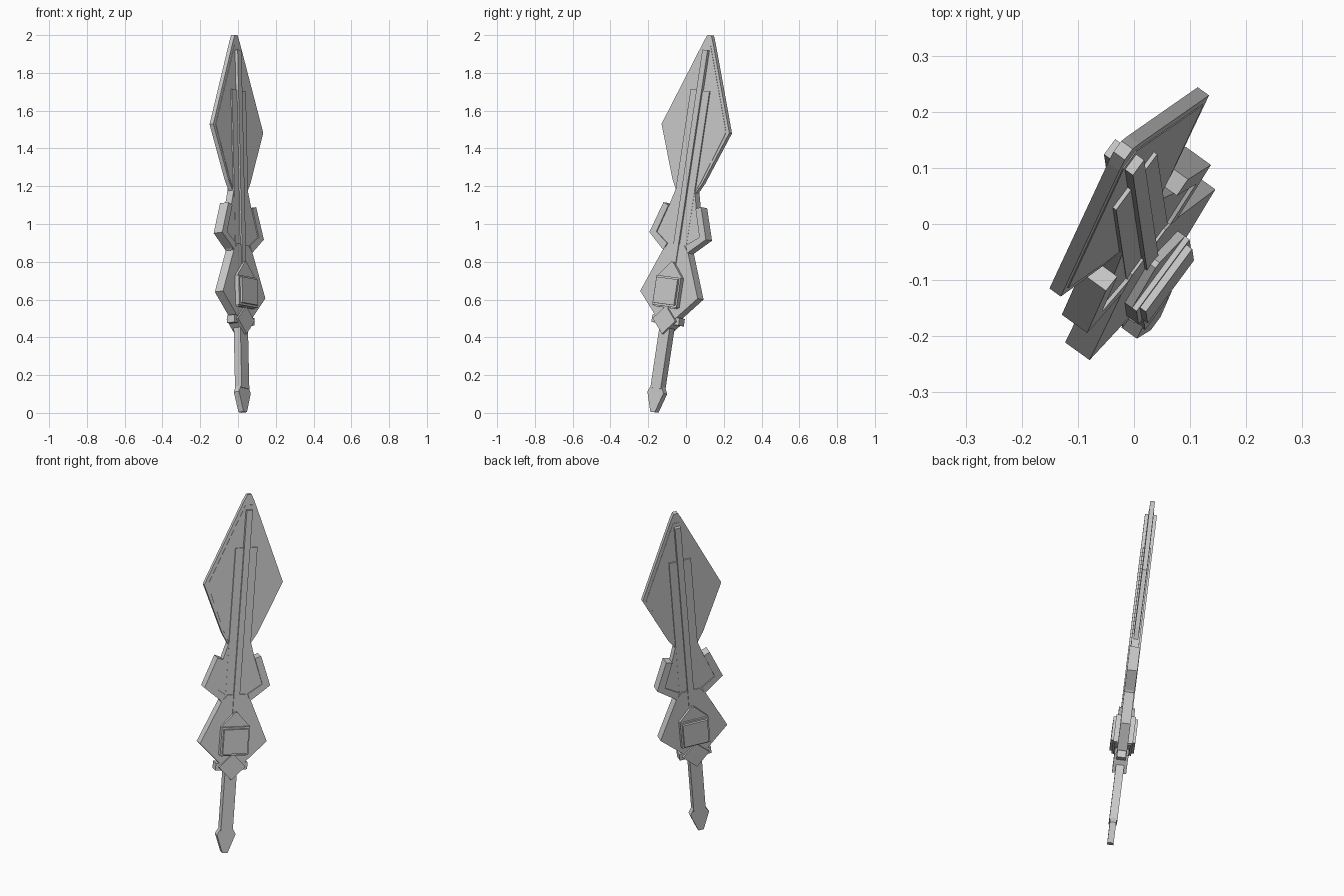
import bpy
from mathutils import Vector, Matrix

if "Cube" in bpy.data.objects:
    bpy.data.objects.remove(bpy.data.objects["Cube"])

# Weapon frame: u = width, w = length, n = thickness; the whole sword leans slightly
W = Vector((-0.022, 0.148, 0.989)).normalized()
U = Vector((0.59, 0.80, -0.11))
U = (U - W * U.dot(W)).normalized()
N = U.cross(W)
O = Vector((0.025, -0.168, 0.0))
FRAME = Matrix((U, W, N)).transposed().to_4x4()
FRAME.translation = O


def plate(name, outline, half):
    """Flat plate from a closed outline (width, length), thickened both ways."""
    k = len(outline)
    verts = [(a, b, s * half) for s in (-1, 1) for a, b in outline]
    faces = [tuple(reversed(range(k))), tuple(range(k, 2 * k))]
    faces += [(i, (i + 1) % k, (i + 1) % k + k, i + k) for i in range(k)]
    area = sum(outline[i][0] * outline[(i + 1) % k][1]
               - outline[(i + 1) % k][0] * outline[i][1] for i in range(k))
    if area < 0:
        faces = [tuple(reversed(f)) for f in faces]
    mesh = bpy.data.meshes.new(name)
    mesh.from_pydata(verts, [], faces)
    obj = bpy.data.objects.new(name, mesh)
    obj.matrix_world = FRAME
    bpy.context.collection.objects.link(obj)
    return obj


def sym(half_outline):
    """Mirror the right half of an outline, listed from bottom to top."""
    return half_outline + [(-a, b) for a, b in reversed(half_outline)]


def box(a, b0, b1):
    return sym([(a, b0), (a, b1)])


# Leaf-shaped blade, with a slightly raised inner panel
plate("blade", sym([(0.063, 1.18), (0.10, 1.24), (0.224, 1.522),
                    (0.03, 1.985), (0.012, 2.022)]), 0.0125)
plate("blade_panel", sym([(0.06, 1.19), (0.09, 1.245), (0.204, 1.522),
                          (0.02, 1.965)]), 0.0145)

# Central spine strips
plate("wide_spine", box(0.062, 0.86, 1.725), 0.022)
plate("narrow_spine", box(0.017, 0.75, 1.94), 0.032)

# Middle section with hooked wings on both sides
plate("middle_body", sym([(0.075, 0.85), (0.15, 0.945), (0.09, 1.10),
                          (0.063, 1.19)]), 0.021)
wing = [(0.08, 0.862), (0.187, 0.945), (0.124, 1.112), (0.09, 1.10),
        (0.142, 0.953), (0.062, 0.90)]
for side, s in (("left", -1), ("right", 1)):
    plate("wing_" + side, [(s * a, b) for a, b in wing], 0.028)

# Lower guard section
plate("lower_guard", sym([(0.045, 0.49), (0.19, 0.63), (0.082, 0.865),
                          (0.05, 0.90)]), 0.027)

# Stacked emblem block: pointed base, frame and raised square
plate("emblem_base", sym([(0.07, 0.56), (0.08, 0.725), (0.006, 0.805)]), 0.043)
plate("emblem_frame", box(0.08, 0.566, 0.725), 0.053)
plate("emblem_square", box(0.07, 0.577, 0.715), 0.066)

# Cross bar and diamond below the guard
plate("cross_bar", box(0.09, 0.475, 0.515), 0.024)
plate("diamond", [(0, 0.42), (0.075, 0.495), (0, 0.57), (-0.075, 0.495)], 0.038)

# Handle and pointed pommel
plate("handle", box(0.034, 0.13, 0.52), 0.022)
plate("pommel", sym([(0.015, 0.004), (0.053, 0.108), (0.034, 0.142)]), 0.017)
